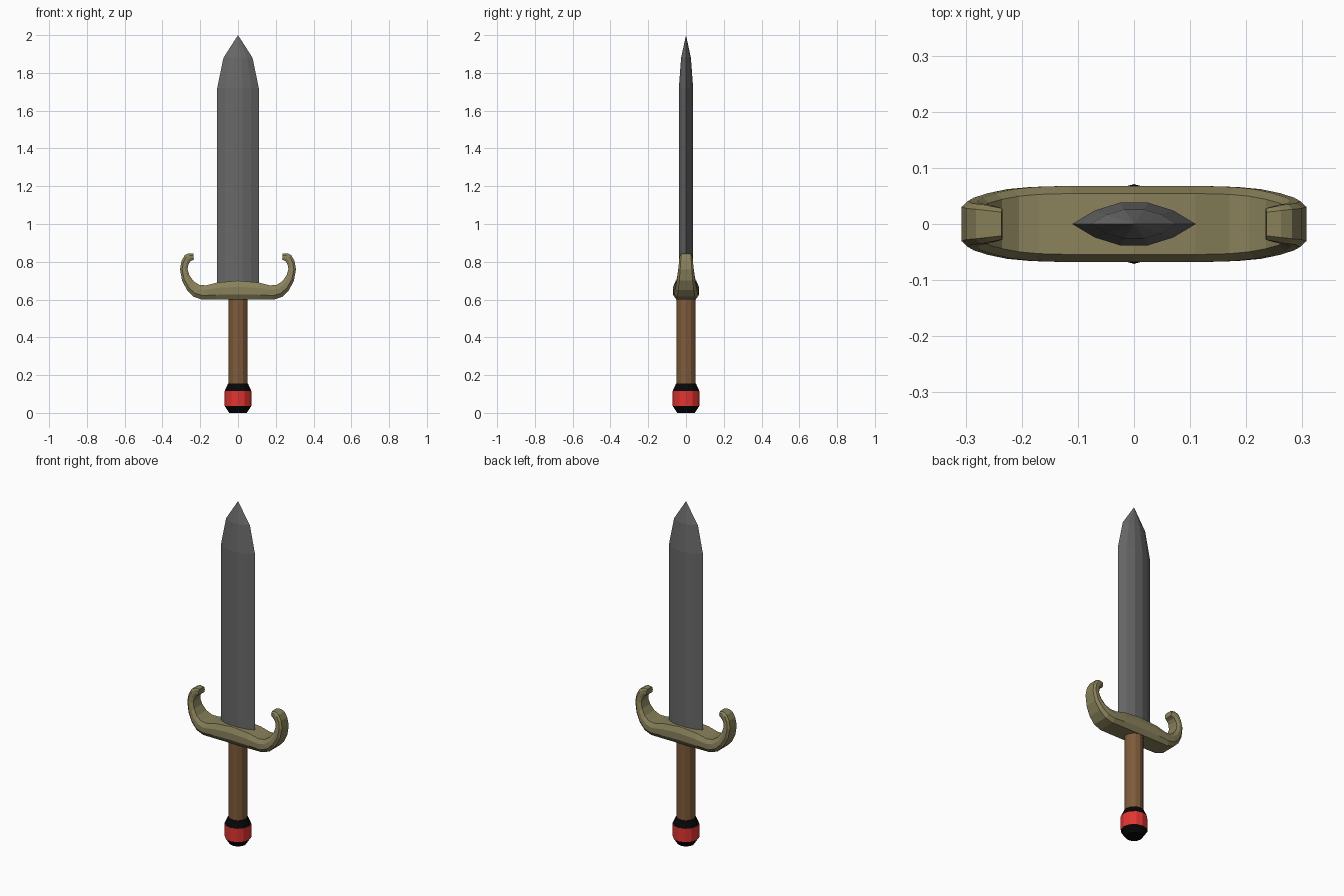
import bpy
import bmesh
import math

cube = bpy.data.objects.get("Cube")
if cube:
    bpy.data.objects.remove(cube, do_unlink=True)


def material(name, r, g, b):
    mat = bpy.data.materials.new(name)
    mat.use_nodes = True
    mat.diffuse_color = (r, g, b, 1)
    bsdf = next(n for n in mat.node_tree.nodes if n.type == 'BSDF_PRINCIPLED')
    bsdf.inputs["Base Color"].default_value = (r, g, b, 1)
    return mat


steel = material("dark steel", 0.14, 0.14, 0.14)
brass = material("aged brass", 0.25, 0.22, 0.105)
wood = material("brown wood", 0.21, 0.105, 0.042)
red = material("red", 0.75, 0.035, 0.03)
black = material("black", 0.002, 0.002, 0.002)


def loft(name, rings, mats, band_colors=None):
    """Skin a list of equal-length rings and cap both ends."""
    bm = bmesh.new()
    loops = [[bm.verts.new(p) for p in ring] for ring in rings]
    for band, (low, high) in enumerate(zip(loops, loops[1:])):
        for i in range(len(low)):
            j = (i + 1) % len(low)
            face = bm.faces.new((low[i], low[j], high[j], high[i]))
            face.material_index = band_colors[band] if band_colors else 0
    bm.faces.new(loops[0][::-1])
    bm.faces.new(loops[-1])
    bmesh.ops.remove_doubles(bm, verts=bm.verts[:], dist=0.0001)
    bmesh.ops.recalc_face_normals(bm, faces=bm.faces[:])
    mesh = bpy.data.meshes.new(name)
    bm.to_mesh(mesh)
    bm.free()
    for mat in mats:
        mesh.materials.append(mat)
    obj = bpy.data.objects.new(name, mesh)
    bpy.context.collection.objects.link(obj)
    return obj


def circle(radius, z, sides=12):
    return [(radius * math.sin(math.tau * i / sides),
             radius * math.cos(math.tau * i / sides), z) for i in range(sides)]


# Blade: faceted lens section, narrowing in two steps to the point
half = [(0.11, 0), (0.07, 0.024), (0.025, 0.038)]
upper = half + [(-x, y) for x, y in reversed(half)]
lens = upper + [(x, -y) for x, y in reversed(upper[1:-1])]
levels = [(0.64, 1, 1), (1.72, 1, 1), (1.88, 0.7, 0.68)]
rings = [[(x * sx, y * sy, z) for x, y in lens] for z, sx, sy in levels]
blade = loft("blade", rings, [steel])
bm = bmesh.new()
bm.from_mesh(blade.data)
bm.verts.ensure_lookup_table()
cap = max(bm.faces, key=lambda f: f.calc_center_median().z)
tip = bmesh.ops.poke(bm, faces=[cap])["verts"][0]
tip.co = (0, 0, 2)
bm.to_mesh(blade.data)
bm.free()

# Crossguard: outer point, inner point and half depth along one arm
arm = [
    ((0, 0.60), (0, 0.70), 0.068),
    ((0.12, 0.60), (0.11, 0.69), 0.068),
    ((0.19, 0.60), (0.17, 0.675), 0.066),
    ((0.235, 0.615), (0.205, 0.678), 0.062),
    ((0.27, 0.65), (0.235, 0.697), 0.055),
    ((0.296, 0.70), (0.258, 0.73), 0.047),
    ((0.307, 0.76), (0.267, 0.762), 0.041),
    ((0.299, 0.805), (0.262, 0.787), 0.037),
    ((0.282, 0.835), (0.252, 0.803), 0.035),
    ((0.262, 0.845), (0.242, 0.808), 0.032),
    ((0.236, 0.843), (0.234, 0.812), 0.028),
]
stations = [((-a[0], a[1]), (-b[0], b[1]), w) for a, b, w in reversed(arm[1:])] + arm
side = [(0, 0.75), (0.28, 1), (0.68, 1), (1, 0.8)]
section = side + [(t, -d) for t, d in reversed(side)]
rings = [[(a[0] + (b[0] - a[0]) * t, w * d, a[1] + (b[1] - a[1]) * t)
          for t, d in section] for a, b, w in stations]
loft("crossguard", rings, [brass])

# Grip
loft("grip", [circle(0.051, 0.14), circle(0.051, 0.63)], [wood])

# Pommel: red band between two tapered black rims
loft("pommel",
     [circle(0.046, 0), circle(0.071, 0.037), circle(0.071, 0.115), circle(0.053, 0.155)],
     [black, red], [0, 1, 0])
